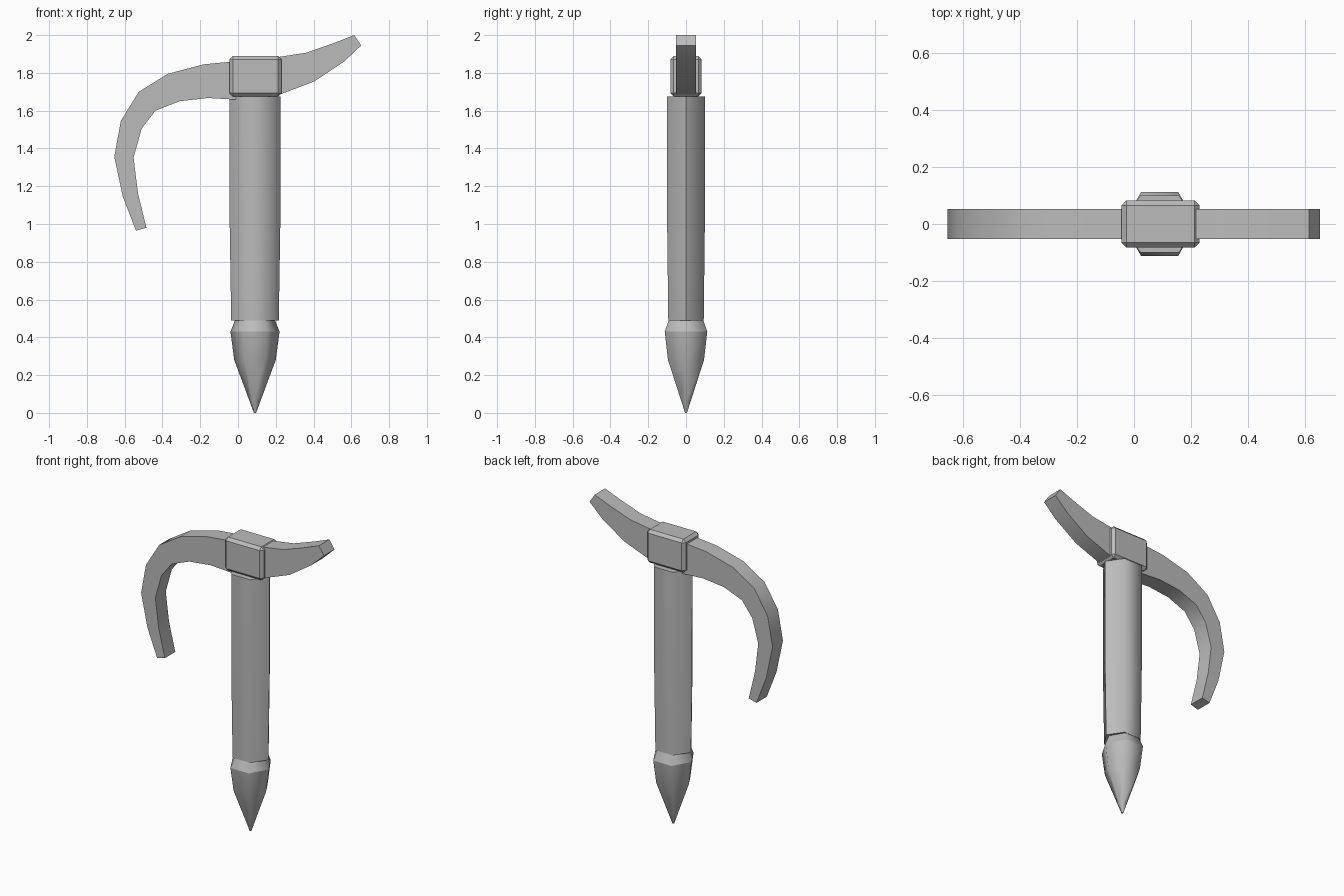
import bpy, bmesh
from math import cos, sin, pi, radians

cube = bpy.data.objects.get("Cube")
if cube:
    bpy.data.objects.remove(cube)

steel = bpy.data.materials.new("steel_grey")
steel.use_nodes = True
steel.diffuse_color = (0.5, 0.5, 0.5, 1)
steel.node_tree.nodes["Principled BSDF"].inputs["Base Color"].default_value = (0.5, 0.5, 0.5, 1)

AXIS_X = 0.09  # centre line of the shaft


def finish(bm, name, smooth_angle=None):
    bmesh.ops.recalc_face_normals(bm, faces=bm.faces)
    mesh = bpy.data.meshes.new(name)
    bm.to_mesh(mesh)
    bm.free()
    mesh.materials.append(steel)
    obj = bpy.data.objects.new(name, mesh)
    bpy.context.collection.objects.link(obj)
    if smooth_angle:
        bpy.ops.object.select_all(action="DESELECT")
        obj.select_set(True)
        bpy.context.view_layer.objects.active = obj
        bpy.ops.object.shade_smooth_by_angle(angle=radians(smooth_angle))
    return obj


def loft(bm, rings):
    """Skin closed rings of points and cap both ends."""
    loops = [[bm.verts.new(p) for p in ring] for ring in rings]
    for a, b in zip(loops, loops[1:]):
        for i in range(len(a)):
            j = (i + 1) % len(a)
            bm.faces.new((a[i], a[j], b[j], b[i]))
    bm.faces.new(loops[0])
    bm.faces.new(loops[-1])


def hex_shaft(name, profile, depth=1.0):
    """Six-sided shaft from (height, radius) pairs."""
    bm = bmesh.new()
    loft(bm, [[(AXIS_X + r * cos(k * pi / 3), depth * r * sin(k * pi / 3), z)
               for k in range(6)] for z, r in profile])
    return finish(bm, name, 60.5)


# Shaft parts, bottom to top
hex_shaft("spike", [(0, 0.006), (0.06, 0.028), (0.28, 0.11), (0.43, 0.13)])
hex_shaft("collar", [(0.43, 0.13), (0.495, 0.104)])
hex_shaft("handle", [(0.49, 0.126), (1.0, 0.134), (1.675, 0.135)], depth=0.86)

# Head block with chamfered edges
bm = bmesh.new()
bmesh.ops.create_cube(bm, size=1)
bmesh.ops.scale(bm, vec=(0.275, 0.166, 0.215), verts=bm.verts)
bmesh.ops.translate(bm, vec=(0.093, 0, 1.782), verts=bm.verts)
bmesh.ops.bevel(bm, geom=bm.edges[:], offset=0.018, segments=1, affect="EDGES")
finish(bm, "head_block")

# Curved blade: (outer x, z), (inner x, z) stations from hooked tip to rear tip
stations = [
    ((-0.54, 0.965), (-0.485, 0.98)), ((-0.61, 1.145), (-0.53, 1.165)),
    ((-0.655, 1.357), (-0.553, 1.352)), ((-0.62, 1.547), (-0.51, 1.505)),
    ((-0.525, 1.70), (-0.437, 1.60)), ((-0.372, 1.795), (-0.31, 1.65)),
    ((-0.182, 1.845), (-0.16, 1.667)), ((-0.03, 1.86), (-0.005, 1.658)),
    ((0.22, 1.885), (0.22, 1.685)), ((0.362, 1.907), (0.405, 1.755)),
    ((0.50, 1.955), (0.562, 1.86)), ((0.615, 2.0), (0.652, 1.945)),
]
HALF = 0.053
bm = bmesh.new()
loft(bm, [[(a[0], -HALF, a[1]), (a[0], HALF, a[1]), (b[0], HALF, b[1]), (b[0], -HALF, b[1])]
          for a, b in stations])
finish(bm, "curved_blade", 50)
